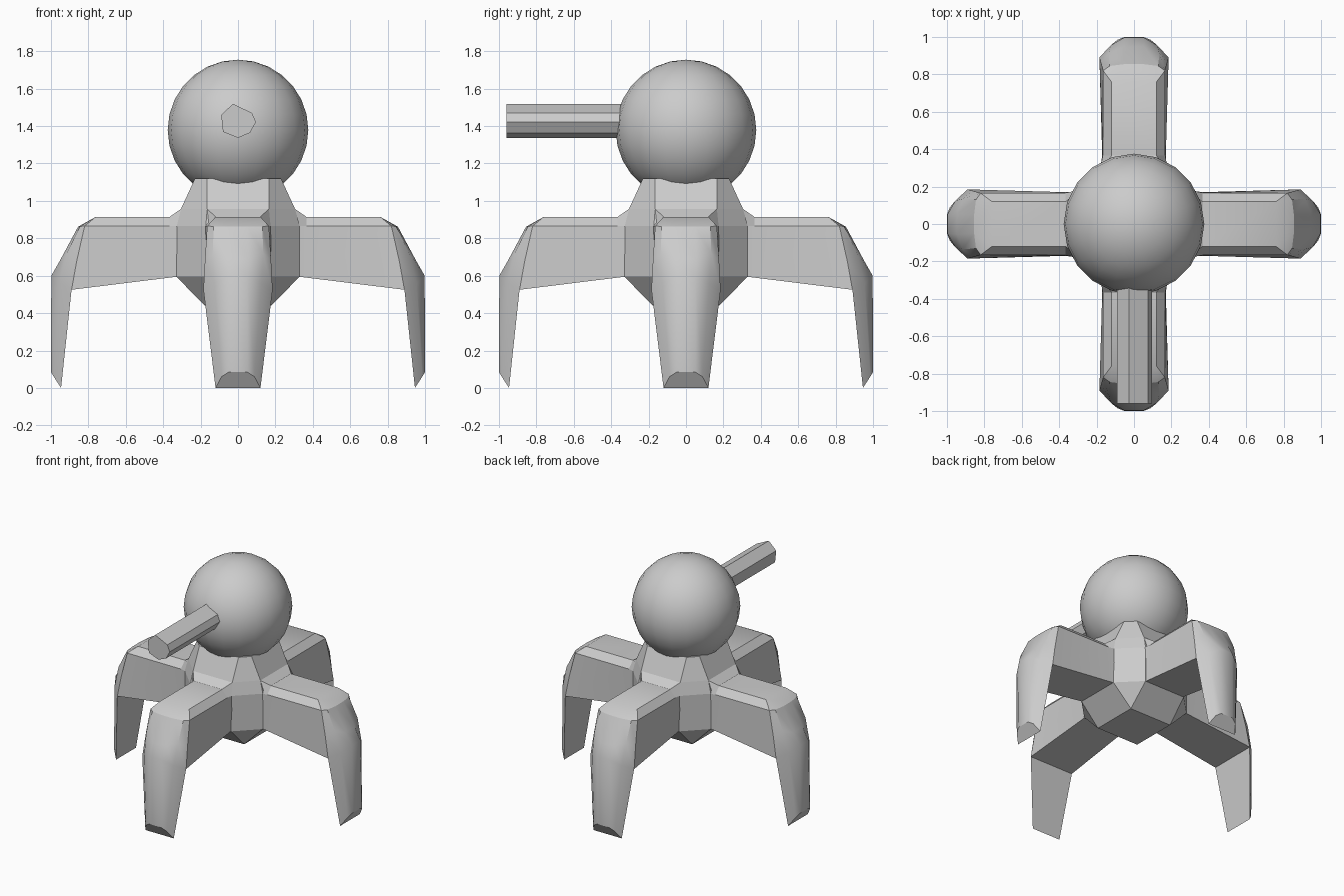
import bpy, bmesh, math
from mathutils import Matrix

if "Cube" in bpy.data.objects:
    bpy.data.objects.remove(bpy.data.objects["Cube"])


def finish(name, bm, angle=None):
    bmesh.ops.remove_doubles(bm, verts=bm.verts, dist=0.0005)
    bmesh.ops.recalc_face_normals(bm, faces=bm.faces)
    me = bpy.data.meshes.new(name)
    bm.to_mesh(me)
    bm.free()
    ob = bpy.data.objects.new(name, me)
    bpy.context.collection.objects.link(ob)
    if angle:
        bpy.ops.object.select_all(action='DESELECT')
        ob.select_set(True)
        bpy.context.view_layer.objects.active = ob
        bpy.ops.object.shade_smooth_by_angle(angle=math.radians(angle))
    return ob


def bridge(bm, a, b, closed=True):
    n = len(a)
    for i in range(n if closed else n - 1):
        j = (i + 1) % n
        bm.faces.new((a[i], a[j], b[j], b[i]))


def ring(bm, pts):
    return [bm.verts.new(p) for p in pts]


# Hub: octagonal body narrowing to a square underside and a short neck
bm = bmesh.new()
rings = []
for z, a, b in [(.44, .177, .177), (.595, .33, .172), (.865, .33, .172),
                (.957, .305, .165), (1.12, .23, .165)]:
    rings.append(ring(bm, [(a, -b, z), (a, b, z), (b, a, z), (-b, a, z),
                           (-a, b, z), (-a, -b, z), (-b, -a, z), (b, -a, z)]))
for r, s in zip(rings, rings[1:]):
    bridge(bm, r, s)
bm.faces.new(rings[0])
bm.faces.new(rings[-1])
finish("hub", bm)


# Leg: chamfered arm plus a rounded shin, each row given as half and mirrored in y
def mirrored(half):
    return [(x, -y, z) for x, y, z in half] + [(x, y, z) for x, y, z in reversed(half)]


def leg(name, turn):
    bm = bmesh.new()
    row = lambda half: ring(bm, mirrored(half))
    arm = [row([(.30, .17, .598), (.30, .18, .865), (.305, .165, .957)]),
           row([(.365, .17, .59), (.365, .167, .865), (.365, .12, .915)]),
           row([(.89, .185, .525), (.82, .165, .865), (.76, .12, .915)])]
    for r, s in zip(arm, arm[1:]):
        bridge(bm, r, s)
    bm.faces.new(arm[0])
    shin = [row([(.82, .165, .865), (.845, .13, .864), (.855, .05, .862)]),
            row([(.862, .177, .68), (.915, .135, .72), (.947, .055, .69)]),
            row([(.89, .185, .525), (.955, .125, .56), (.998, .05, .60)]),
            row([(.946, .12, .0), (.985, .088, .06), (1.0, .05, .085)])]
    for r, s in zip(shin, shin[1:]):
        bridge(bm, r, s, closed=False)
    # side strip, elbow slope, inner face and toe
    knee, mid, low, toe = shin
    for i in (0, -1):
        bm.faces.new((arm[2][i], arm[2][1 if i == 0 else -2], mid[i]))
    top = arm[2]
    bm.faces.new((top[2], top[3], knee[3], knee[2]))
    bm.faces.new((top[2], knee[2], knee[1], knee[0]))
    bm.faces.new((top[3], knee[5], knee[4], knee[3]))
    bm.faces.new((low[0], low[5], toe[5], toe[0]))
    bm.faces.new(toe)
    bmesh.ops.rotate(bm, verts=bm.verts, matrix=Matrix.Rotation(turn, 3, 'Z'))
    finish(name, bm, 32)


for k, side in enumerate(("right", "back", "left", "front")):
    leg(side + "_leg", k * math.pi / 2)

# Round head
bm = bmesh.new()
bmesh.ops.create_uvsphere(bm, u_segments=20, v_segments=14, radius=.376)
bmesh.ops.translate(bm, verts=bm.verts, vec=(0, 0, 1.379))
finish("head", bm, 40)

# Seven-sided barrel
bm = bmesh.new()
outline = [(-.027, 1.519), (.075, 1.47), (.096, 1.422), (.064, 1.364),
           (0, 1.337), (-.08, 1.369), (-.09, 1.46)]
front = ring(bm, [(x, -.96, z) for x, z in outline])
back = ring(bm, [(x, -.30, z) for x, z in outline])
bridge(bm, front, back)
bm.faces.new(front)
bm.faces.new(back)
finish("barrel", bm)
